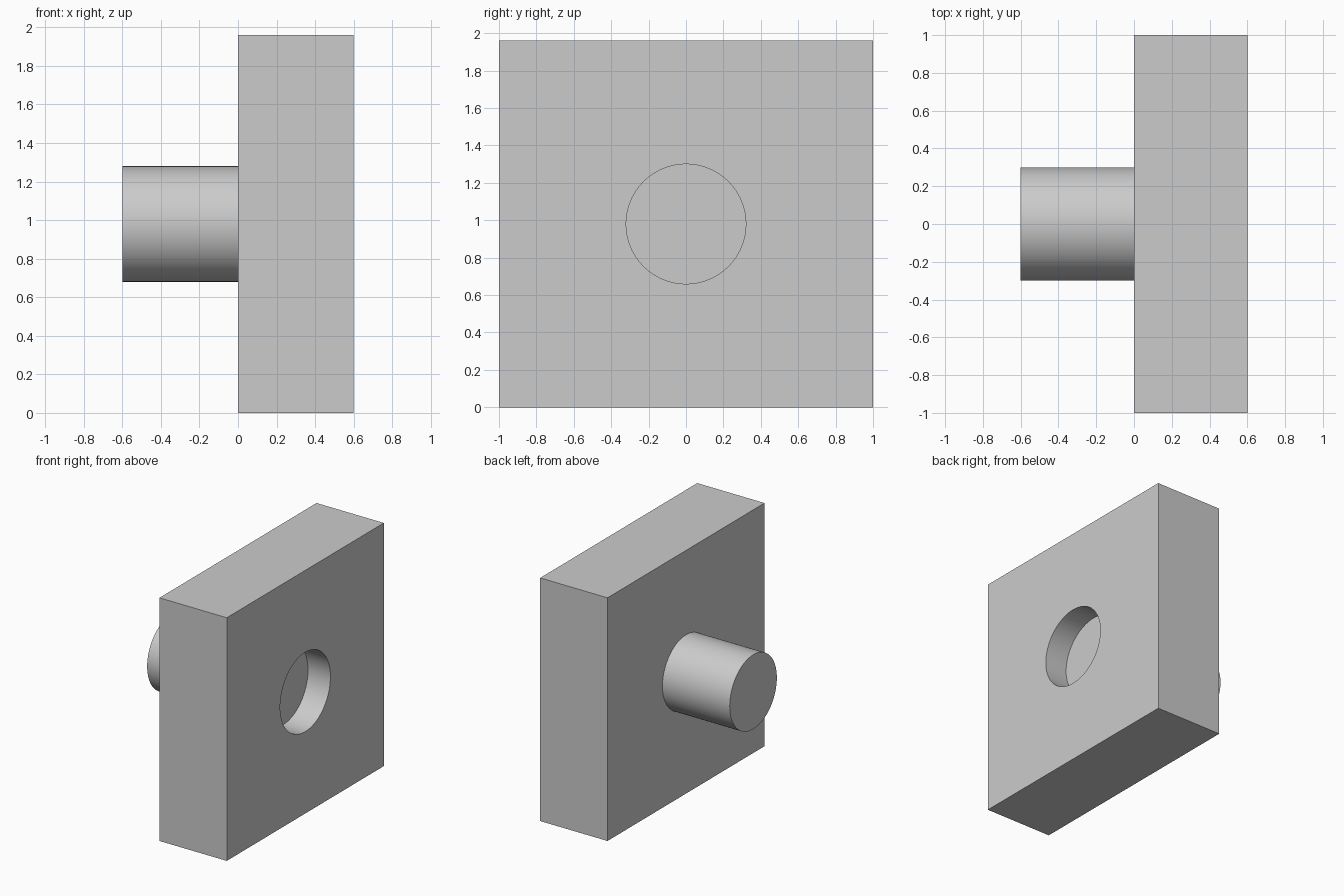
import bpy
import bmesh
import math
from mathutils import Matrix

cube = bpy.data.objects.get("Cube")
if cube:
    bpy.data.objects.remove(cube, do_unlink=True)

THICK, WIDTH, HEIGHT = 0.6, 2.0, 1.96
MID = HEIGHT / 2
PEG_RADIUS, SOCKET_RADIUS, SOCKET_DEPTH = 0.3, 0.32, 0.2
SIDES = 96

grey = bpy.data.materials.new("plain grey")
grey.use_nodes = True
colour = (0.6, 0.6, 0.6, 1)
grey.diffuse_color = colour
grey.node_tree.nodes["Principled BSDF"].inputs["Base Color"].default_value = colour


def make_object(name, bm):
    mesh = bpy.data.meshes.new(name)
    bm.to_mesh(mesh)
    bm.free()
    mesh.materials.append(grey)
    obj = bpy.data.objects.new(name, mesh)
    bpy.context.collection.objects.link(obj)
    return obj


def rod(name, x_start, x_end, radius):
    """Round bar lying along x at the middle of the plate."""
    bm = bmesh.new()
    place = Matrix.Translation(((x_start + x_end) / 2, 0, MID)) @ Matrix.Rotation(math.pi / 2, 4, "Y")
    bmesh.ops.create_cone(bm, cap_ends=True, segments=SIDES, radius1=radius,
                          radius2=radius, depth=x_end - x_start, matrix=place)
    return make_object(name, bm)


# Square plate
bm = bmesh.new()
bmesh.ops.create_cube(bm, size=1, matrix=Matrix.Translation((THICK / 2, 0, MID))
                      @ Matrix.Diagonal((THICK, WIDTH, HEIGHT, 1)))
plate = make_object("square_plate", bm)

# Shallow round socket, cut into the plate face opposite the peg
cutter = rod("socket_cutter", THICK - SOCKET_DEPTH, THICK + 0.1, SOCKET_RADIUS)
cutter.hide_render = True
cut = plate.modifiers.new("socket", "BOOLEAN")
cut.operation = "DIFFERENCE"
cut.solver = "EXACT"
cut.object = cutter
bpy.context.view_layer.objects.active = plate
bpy.ops.object.modifier_apply(modifier=cut.name)
bpy.data.objects.remove(cutter, do_unlink=True)

# Round peg
peg = rod("round_peg", -THICK, 0, PEG_RADIUS)

# Smooth the round walls, keep the edges sharp
for obj in (plate, peg):
    bpy.ops.object.select_all(action="DESELECT")
    obj.select_set(True)
    bpy.context.view_layer.objects.active = obj
    bpy.ops.object.shade_smooth_by_angle(angle=math.radians(30))
